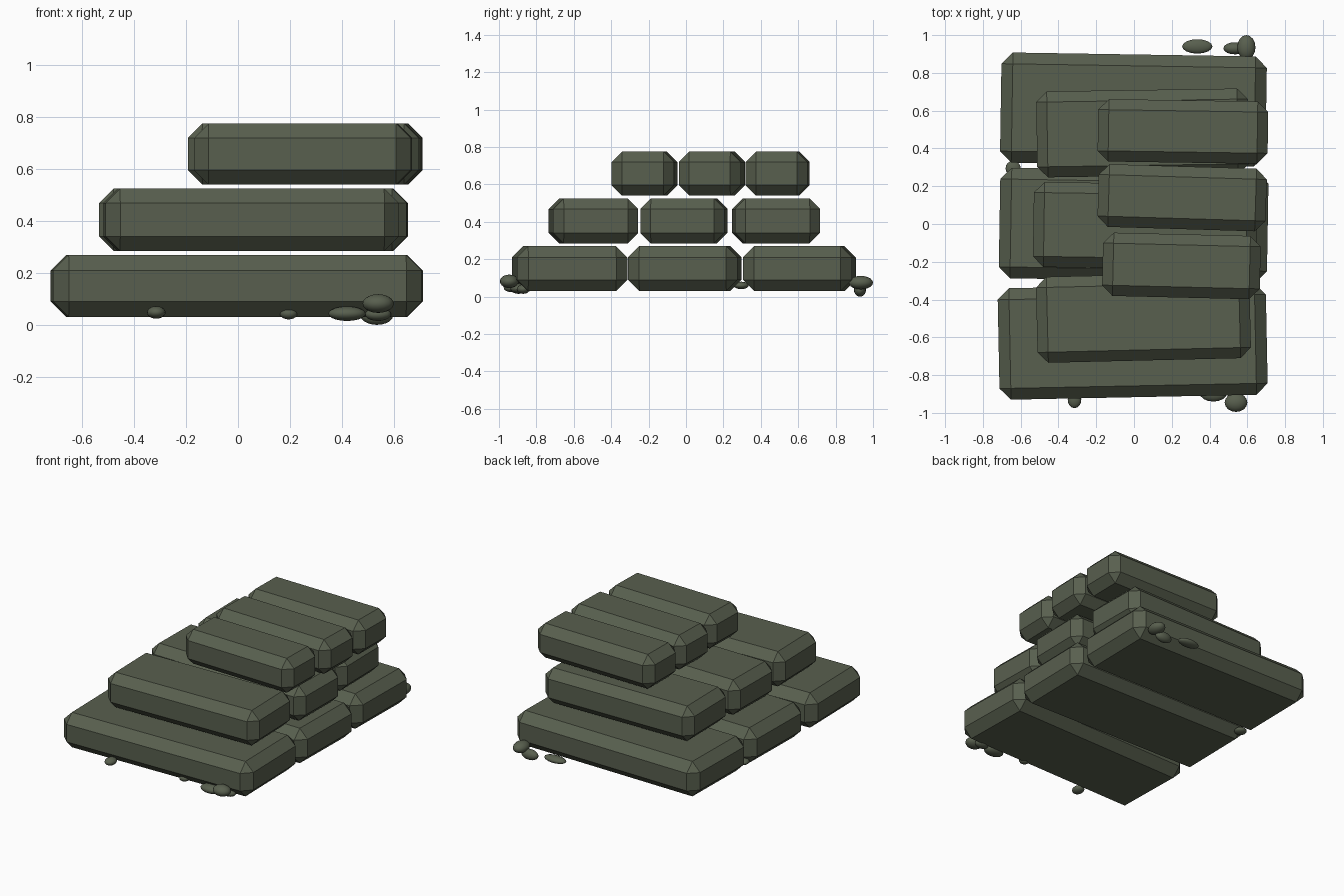
import bpy, bmesh
from mathutils import Matrix

cube = bpy.data.objects.get("Cube")
if cube:
    bpy.data.objects.remove(cube, do_unlink=True)

# Single mossy stone colour
stone = bpy.data.materials.new("mossy_stone")
stone.use_nodes = True
colour = (0.098, 0.115, 0.077, 1)
stone.diffuse_color = colour
bsdf = stone.node_tree.nodes["Principled BSDF"]
bsdf.inputs["Base Color"].default_value = colour
bsdf.inputs["Roughness"].default_value = 0.9


def finish(name, bm):
    mesh = bpy.data.meshes.new(name)
    bm.to_mesh(mesh)
    bm.free()
    mesh.materials.append(stone)
    obj = bpy.data.objects.new(name, mesh)
    bpy.context.collection.objects.link(obj)
    return obj


def slab(name, centre, size, turn, chamfer):
    """Chamfered stone block, turned slightly about z."""
    bm = bmesh.new()
    bmesh.ops.create_cube(bm, size=1)
    bmesh.ops.scale(bm, vec=size, verts=bm.verts)
    bmesh.ops.bevel(bm, geom=bm.edges[:], offset=chamfer, segments=1,
                    affect='EDGES', clamp_overlap=True)
    obj = finish(name, bm)
    obj.location = centre
    obj.rotation_euler.z = turn


def pebble(name, centre, radii):
    """Smooth flattened pebble."""
    bm = bmesh.new()
    bmesh.ops.create_uvsphere(bm, u_segments=16, v_segments=10, radius=1)
    bmesh.ops.transform(bm, matrix=Matrix.Diagonal((*radii, 1)), verts=bm.verts)
    for face in bm.faces:
        face.smooth = True
    finish(name, bm).location = centre


# Layers: name, mid height, thickness, chamfer,
# then blocks front to back as (x, y, length, depth, turn)
layers = [
    ("lower_step", 0.15, 0.24, 0.06, [
        (-0.007, -0.622, 1.42, 0.59, 0.02),
        (-0.002, -0.006, 1.42, 0.585, -0.017),
        (-0.003, 0.606, 1.405, 0.583, -0.016)]),
    ("middle_step", 0.405, 0.24, 0.056, [
        (0.05, -0.495, 1.13, 0.455, 0.024),
        (0.06, -0.011, 1.185, 0.45, -0.015),
        (0.045, 0.482, 1.12, 0.455, 0.015)]),
    ("upper_step", 0.658, 0.236, 0.056, [
        (0.251, -0.222, 0.835, 0.335, -0.024),
        (0.255, 0.139, 0.89, 0.332, -0.03),
        (0.259, 0.49, 0.9, 0.33, -0.015)]),
]
for layer, z, thick, chamfer, blocks in layers:
    for place, (x, y, length, depth, turn) in zip(("front", "centre", "back"), blocks):
        slab(f"{layer}_{place}", (x, y, z), (length, depth, thick), turn, chamfer)

# Loose pebbles around the base: centre and radii
pebbles = [
    ((0.54, -0.945, 0.082), (0.06, 0.05, 0.036)),
    ((0.42, -0.895, 0.043), (0.072, 0.045, 0.028)),
    ((0.195, -0.86, 0.043), (0.034, 0.03, 0.022)),
    ((-0.315, -0.93, 0.048), (0.036, 0.045, 0.024)),
    ((0.54, -0.87, 0.04), (0.05, 0.035, 0.025)),
    ((0.335, 0.94, 0.06), (0.08, 0.038, 0.022)),
    ((0.535, 0.93, 0.035), (0.062, 0.032, 0.035)),
    ((0.595, 0.935, 0.075), (0.048, 0.065, 0.036)),
    ((-0.64, 0.295, 0.06), (0.04, 0.04, 0.02)),
]
for i, (centre, radii) in enumerate(pebbles, 1):
    pebble(f"pebble_{i}", centre, radii)
